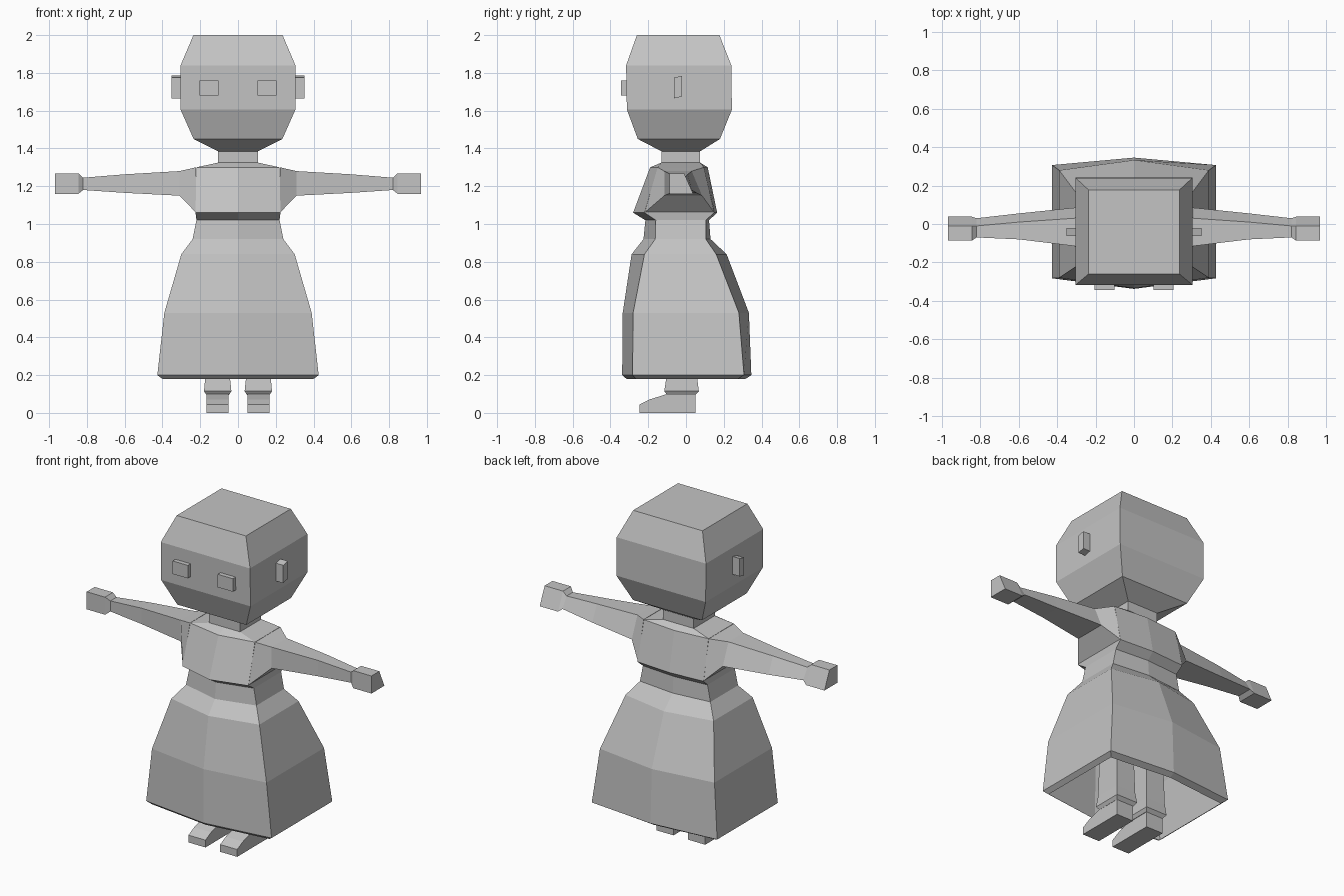
import bpy, bmesh

if "Cube" in bpy.data.objects:
    bpy.data.objects.remove(bpy.data.objects["Cube"])

grey = bpy.data.materials.new("plain grey")
grey.diffuse_color = (0.55, 0.55, 0.55, 1)
grey.use_nodes = True
grey.node_tree.nodes["Principled BSDF"].inputs["Base Color"].default_value = grey.diffuse_color


def loft(name, rings, cap_start=True, cap_end=True, mirror=False):
    """Skin a list of equal-sized point rings; optionally mirror across x."""
    bm = bmesh.new()
    loops = [[bm.verts.new(p) for p in ring] for ring in rings]
    n = len(loops[0])
    for a, b in zip(loops, loops[1:]):
        for i in range(n):
            j = (i + 1) % n
            bm.faces.new((a[i], a[j], b[j], b[i]))
    if cap_start:
        bm.faces.new(loops[0][::-1])
    if cap_end:
        bm.faces.new(loops[-1])
    bmesh.ops.recalc_face_normals(bm, faces=bm.faces[:])
    me = bpy.data.meshes.new(name)
    bm.to_mesh(me)
    bm.free()
    me.materials.append(grey)
    ob = bpy.data.objects.new(name, me)
    bpy.context.collection.objects.link(ob)
    if mirror:
        ob.modifiers.new("mirror", 'MIRROR')
    return ob


def rect(z, x0, x1, y0, y1):
    return [(x0, y0, z), (x1, y0, z), (x1, y1, z), (x0, y1, z)]


def hexa(z, hx, yf, yb, mf, mb):
    """Rectangle whose front and back are pushed out at the middle."""
    return [(-hx, yf, z), (0, mf, z), (hx, yf, z), (hx, yb, z), (0, mb, z), (-hx, yb, z)]


def limb(x, z0, z1, yft, ybt, ybb, yfb):
    """Arm cross-section: sloping back, narrower on top."""
    return [(x, yft, z1), (x, ybt, z1), (x, ybb, z0), (x, yfb, z0)]


# head and neck
loft("head", [rect(z, -h, h, a, b) for z, h, a, b in (
    (1.385, .105, -.13, .075), (1.45, .235, -.255, .18), (1.605, .304, -.313, .243),
    (1.84, .304, -.317, .24), (2.0, .236, -.26, .177))])
loft("neck", [rect(z, -.105, .105, -.13, .075) for z in (1.31, 1.4)])

# eyes and ears
loft("eyes", [rect(z, .102, .205, -.343, -.30) for z in (1.68, 1.76)], mirror=True)
loft("ears", [[(.28, -.063, z - s), (.352, -.063, z - s), (.352, -.02, z + s), (.28, -.02, z + s)]
              for z, s in ((1.67, .005), (1.78, .005))], mirror=True)

# bodice
loft("bodice", [hexa(*r) for r in (
    (1.02, .22, -.16, .105, -.215, .122), (1.06, .225, -.22, .15, -.28, .165),
    (1.30, .22, -.15, .095, -.19, .115), (1.325, .105, -.13, .075, -.13, .075))])

# skirt, hollow underneath with a turned-in hem
loft("skirt", [hexa(*r) for r in (
    (.18, .40, -.265, .275, -.315, .315), (.20, .427, -.283, .307, -.338, .346),
    (.53, .39, -.28, .28, -.335, .333), (.84, .30, -.22, .16, -.288, .215),
    (.92, .24, -.163, .105, -.225, .13), (1.02, .22, -.16, .105, -.215, .122))],
    cap_start=False)

# sleeves and hands
loft("arms", [limb(*r) for r in (
    (.222, 1.06, 1.30, -.15, .095, .15, -.22), (.31, 1.15, 1.28, -.115, .03, .085, -.115),
    (.60, 1.165, 1.263, -.08, .01, .055, -.08), (.82, 1.18, 1.245, -.07, -.01, .03, -.07))],
    mirror=True)
loft("hands", [limb(*r) for r in (
    (.82, 1.18, 1.245, -.07, -.01, .03, -.07), (.845, 1.16, 1.268, -.087, -.01, .038, -.087),
    (.97, 1.16, 1.268, -.087, -.01, .038, -.087))], mirror=True)

# legs with flared cuffs
loft("legs", [rect(*r) for r in (
    (.095, .047, .167, -.10, .05), (.115, .035, .18, -.115, .068),
    (.18, .042, .174, -.105, .06), (.55, .05, .166, -.095, .05))], mirror=True)

# shoes, side profile extruded across x
shoe = [(-.245, 0), (.05, 0), (.05, .1), (-.10, .1), (-.19, .072), (-.245, .045)]
loft("shoes", [[(x, y, z) for y, z in shoe] for x in (.05, .166)], mirror=True)
